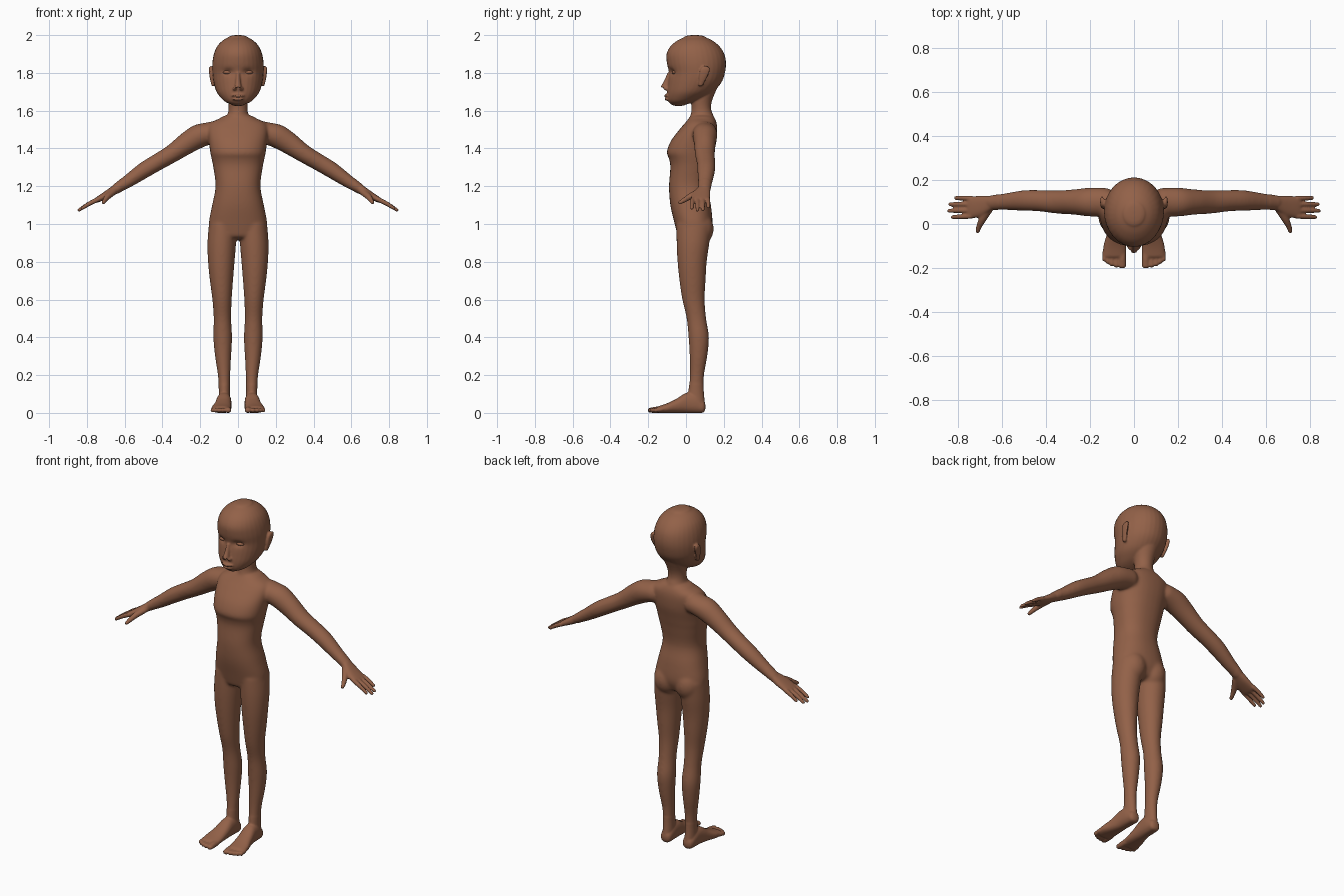
import bpy, bmesh, math
from mathutils import Vector, Matrix

skin = bpy.data.materials.new("brown skin")
skin.diffuse_color = (0.29, 0.12, 0.065, 1)
bm = bmesh.new()
X, Y, Z = Vector((1, 0, 0)), Vector((0, 1, 0)), Vector((0, 0, 1))


def catmull(p, n):
    """Smoothly interpolate a list of equal-length tuples."""
    out = []
    for i in range(len(p) - 1):
        q = [p[max(i - 1, 0)], p[i], p[i + 1], p[min(i + 2, len(p) - 1)]]
        for k in range(n):
            t = k / n
            out.append([0.5 * (2*b + (c-a)*t + (2*a-5*b+4*c-d)*t*t + (3*b-a-3*c+d)*t**3)
                        for a, b, c, d in zip(*q)])
    return out + [list(p[-1])]


def loft(pts, axis, side, cap=0.8, power=2.0, both=False, n=4):
    """Closed loft of superellipse rings; pts = (x, y, z, half_side, half_other)."""
    axis = axis.normalized()
    other = axis.cross(side).normalized()
    rows = catmull(pts, n)

    def ends(r, s):
        c = cap * min(r[3], r[4])
        return [[*(Vector(r[:3]) + axis * s * c * math.sin(a)), r[3]*math.cos(a), r[4]*math.cos(a)]
                for a in (0.45, 0.9, 1.3)]
    rows = ends(rows[0], -1)[::-1] + rows + ends(rows[-1], 1)
    for m in ((1, -1) if both else (1,)):
        rings = []
        for r in rows:
            ring = []
            for k in range(32):
                a = math.tau * k / 32
                ca, sa = math.cos(a), math.sin(a)
                v = (Vector(r[:3]) + side * r[3] * math.copysign(abs(ca)**(2/power), ca)
                     + other * r[4] * math.copysign(abs(sa)**(2/power), sa))
                ring.append(bm.verts.new((v.x * m, v.y, max(v.z, 0))))
            rings.append(ring)
        faces = [rings[0][::-1], rings[-1]]
        for a, b in zip(rings, rings[1:]):
            faces += [[a[k], a[(k+1) % 32], b[(k+1) % 32], b[k]] for k in range(32)]
        for f in faces:
            bm.faces.new(f if m > 0 else f[::-1])


def ball(c, r, both=False):
    for m in ((1, -1) if both else (1,)):
        bmesh.ops.create_uvsphere(bm, u_segments=24, v_segments=14, radius=1,
                                  matrix=Matrix.Translation((c[0]*m, c[1], c[2])) @ Matrix.Diagonal((*r, 1)))


def upright(secs, **kw):
    """Vertical loft from (z, x0, x1, y_front, y_back)."""
    loft([((a+b)/2, (f+k)/2, z, (b-a)/2, (k-f)/2) for z, a, b, f, k in secs], Z, X, **kw)


def centred(secs, **kw):
    upright([(z, -h, h, f, k) for z, h, f, k in secs], **kw)


# torso and buttocks
centred([(0.94, .140, -.045, .12), (1.0, .155, -.06, .14), (1.1, .137, -.083, .132),
         (1.2, .119, -.09, .115), (1.3, .131, -.083, .13), (1.345, .14, -.09, .14),
         (1.38, .147, -.102, .148), (1.44, .155, -.08, .162), (1.5, .16, -.035, .166),
         (1.535, .145, -.005, .162), (1.56, .095, .015, .153)], power=2.3, cap=0.3)
ball((.068, .07, .975), (.075, .077, .09), True)
# neck
centred([(1.5, .085, .01, .158), (1.57, .058, .022, .147), (1.61, .05, .03, .133),
         (1.66, .054, .03, .14), (1.74, .07, .05, .175)])
# head
centred([(1.633, .035, -.078, .0), (1.645, .064, -.092, .04), (1.665, .088, -.1, .09),
         (1.70, .114, -.101, .145), (1.75, .129, -.096, .188), (1.80, .135, -.09, .206),
         (1.85, .136, -.101, .212), (1.90, .128, -.103, .203), (1.94, .111, -.083, .178),
         (1.97, .083, -.048, .142), (1.988, .052, -.012, .105)], cap=0.24)
# ears
loft([(.132, .078, 1.735, .012, .009), (.142, .09, 1.775, .022, .008),
      (.146, .1, 1.815, .027, .008), (.144, .103, 1.83, .02, .008)], Z, Y, both=True)
# nose, nostrils and lips
loft([(0, -.083, 1.80, .011, .016), (0, -.098, 1.76, .013, .018),
      (0, -.112, 1.727, .018, .022), (0, -.112, 1.718, .016, .02)], Z, X)
ball((.017, -.104, 1.717), (.012, .015, .010), True)
ball((0, -.1, 1.679), (.036, .017, .008))
ball((0, -.098, 1.661), (.031, .017, .008))
# arms
down = Vector((.85, 0, -.52))
loft([(.13, .1, 1.485, .065, .062), (.20, .1, 1.468, .066, .064), (.27, .1, 1.428, .058, .058),
      (.35, .1, 1.372, .053, .048), (.43, .106, 1.325, .049, .045), (.50, .107, 1.283, .047, .043),
      (.58, .102, 1.228, .039, .035), (.65, .097, 1.183, .033, .026)], down, Y, both=True)
# palms
loft([(.645, .095, 1.186, .033, .024), (.69, .082, 1.158, .047, .021),
      (.735, .076, 1.133, .050, .016), (.75, .076, 1.125, .048, .013)], down, Y, power=2.4, both=True)
# fingers
for yb, yt, xt, zt in ((.117, .119, .812, 1.090), (.090, .090, .838, 1.076),
                       (.062, .060, .843, 1.073), (.035, .031, .826, 1.083)):
    loft([(.74, yb, 1.131, .0115, .013), ((.74+xt)/2, (yb+yt)/2, (1.137+zt)/2, .0108, .012),
          (xt, yt, zt, .009, .009)], down, Y, both=True)
# thumbs
loft([(.665, .065, 1.168, .022, .018), (.69, .02, 1.145, .017, .016),
      (.705, -.012, 1.125, .0125, .0125), (.712, -.034, 1.113, .010, .010)],
     Vector((.3, -.85, -.4)), Vector((.85, .3, 0)).normalized(), both=True)
# legs
upright([(.04, .040, .104, .0, .102), (.12, .043, .102, .013, .094), (.2, .041, .107, .020, .096),
         (.3, .036, .122, .019, .113), (.4, .031, .131, .013, .122), (.5, .036, .129, .003, .107),
         (.6, .033, .136, -.02, .099), (.7, .026, .149, -.035, .104), (.8, .018, .159, -.045, .11),
         (.9, .010, .162, -.05, .124), (1.0, .008, .154, -.05, .135)], both=True, cap=0.2)
# feet
loft([(.072, .085, .032, .032, .033), (.073, .05, .05, .037, .052), (.075, .0, .052, .04, .053),
      (.08, -.05, .037, .045, .038), (.087, -.10, .025, .052, .026), (.089, -.145, .018, .053, .018)],
     -Y, X, power=2.3, both=True, cap=0.6)
# toes
for x, tip, r in ((.053, -.192, .017), (.080, -.190, .011), (.101, -.184, .011),
                  (.119, -.174, .0105), (.135, -.162, .0105)):
    loft([(x, -.13, .018, r, r), (x, (tip-.13)/2, .016, r, r), (x, tip, .014, r, .013)], -Y, X, both=True)


def make(name):
    me = bpy.data.meshes.new(name)
    bm.to_mesh(me)
    me.materials.append(skin)
    ob = bpy.data.objects.new(name, me)
    bpy.context.collection.objects.link(ob)
    return ob


# fuse all parts into one skin, then soften the joints
body = make("body")
bm.free()
bpy.context.view_layer.objects.active = body
body.select_set(True)
rm = body.modifiers.new("fuse", 'REMESH')
rm.mode, rm.voxel_size = 'VOXEL', 0.0052
bpy.ops.object.modifier_apply(modifier="fuse")
joints = body.vertex_groups.new(name="joints")
joints.add([v.index for v in body.data.vertices
            if .15 < v.co.z < 1.61 and abs(v.co.x) < .62], 1.0, 'REPLACE')
for name, group, reps in (("joint_smooth", "joints", 30), ("skin_smooth", "", 4)):
    sm = body.modifiers.new(name, 'SMOOTH')
    sm.factor, sm.iterations, sm.vertex_group = 0.5, reps, group
    bpy.ops.object.modifier_apply(modifier=name)

# eye sockets
for v in body.data.vertices:
    c = v.co
    if c.y < 0 and c.z > 1.7:
        c.y += .013 * math.exp(-((abs(c.x) - .053) / .026)**2 - ((c.z - 1.805) / .017)**2)
if not body.data.materials:
    body.data.materials.append(skin)
body.data.shade_smooth()

# eyes
bm = bmesh.new()
ball((.053, -.058, 1.803), (.026, .017, .011), True)
eyes = make("eyes")
eyes.data.shade_smooth()
bm.free()
